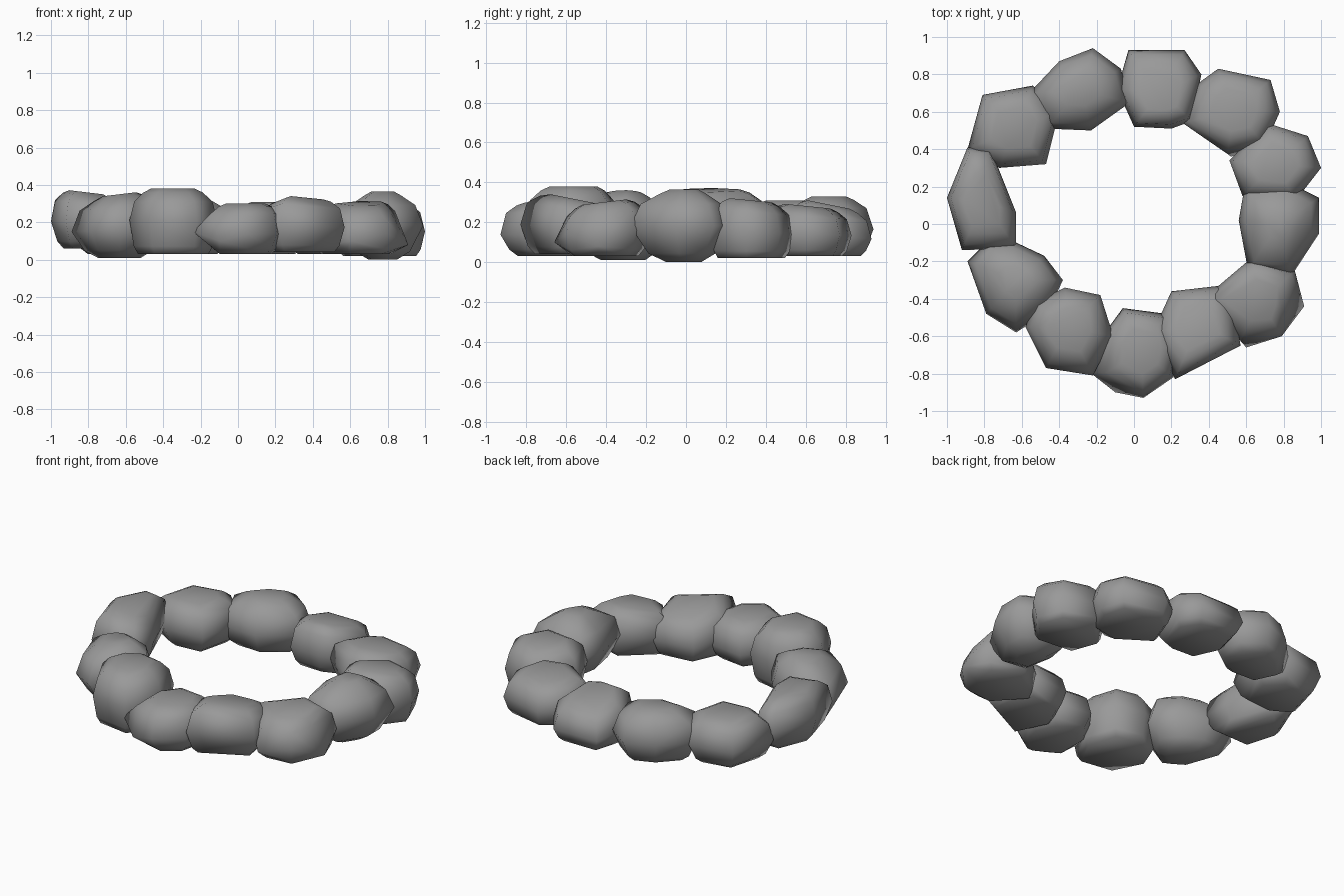
import bpy
import bmesh
from mathutils import Vector

# Remove the default cube
default_cube = bpy.data.objects.get("Cube")
if default_cube:
    bpy.data.objects.remove(default_cube, do_unlink=True)

# One plain grey stone material
GREY = (0.32, 0.32, 0.32, 1)
stone_grey = bpy.data.materials.new("stone_grey")
stone_grey.use_nodes = True
stone_grey.diffuse_color = GREY
stone_grey.node_tree.nodes["Principled BSDF"].inputs["Base Color"].default_value = GREY


def stone(name, bottom, top, *outline, waist=.45, cap=.5, base=.65, slope=(0, 0), feet=()):
    """Convex boulder: the waist outline shrinks to a sloping cap and a flat base.
    Feet are low corners that stick out beyond the body."""
    points = [Vector(p) for p in outline]
    centre = sum(points, Vector((0, 0))) / len(points)
    profile = ((0, base), (.12, (base + 1) / 2), (waist, 1),
               (.8, .7 + cap * .38), (.94, cap + .18), (1, cap))
    bm = bmesh.new()
    for fraction, scale in profile:
        for point in points:
            spot = centre.lerp(point, scale)
            lift = Vector(slope).dot(spot - centre)
            bm.verts.new((*spot, bottom + (top - bottom + lift) * fraction))
    for foot in feet:
        bm.verts.new(foot)
    hull = bmesh.ops.convex_hull(bm, input=bm.verts)
    loose = [v for v in hull["geom_interior"] if isinstance(v, bmesh.types.BMVert)]
    bmesh.ops.delete(bm, geom=loose, context="VERTS")
    bmesh.ops.dissolve_limit(bm, angle_limit=0.02, verts=bm.verts, edges=bm.edges)
    bmesh.ops.recalc_face_normals(bm, faces=bm.faces)
    for face in bm.faces:
        face.smooth = True
    mesh = bpy.data.meshes.new(name)
    bm.to_mesh(mesh)
    bm.free()
    mesh.materials.append(stone_grey)
    obj = bpy.data.objects.new(name, mesh)
    bpy.context.collection.objects.link(obj)
    return obj


# Back of the ring
stone("back_stone", .03, .29, (-.03, .93), (.27, .93), (.36, .8),
      (.31, .55), (.2, .51), (0, .52), (-.09, .72),
      waist=.4, base=.75, slope=(0, -.2))
stone("back_right_stone", .03, .33, (-.22, .94), (-.07, .83), (-.02, .65),
      (-.23, .5), (-.47, .51), (-.56, .7), (-.4, .87), cap=.38)
stone("back_left_stone", .03, .28, (.45, .83), (.73, .77), (.78, .6),
      (.7, .42), (.5, .38), (.26, .54), (.34, .75),
      base=.78, slope=(0, -.1), feet=[(.52, .36, .08)])

# Left side of the ring
stone("left_rear_stone", .02, .31, (.71, .54), (.93, .47), (1, .3),
      (.86, .12), (.58, .15), (.51, .34), base=.8, slope=(0, -.1))
stone("left_stone", 0, .365, (.83, .22), (.99, .14), (.99, -.05),
      (.84, -.28), (.61, -.25), (.56, .02), (.59, .19),
      waist=.5, cap=.28, base=.35)
stone("left_front_stone", .03, .3, (.63, -.18), (.86, -.25), (.84, -.45),
      (.79, -.6), (.57, -.62), (.37, -.4), base=.75, slope=(0, .12),
      feet=[(.91, -.44, .08), (.6, -.66, .1)])

# Front of the ring
stone("front_left_stone", .04, .31, (.2, -.36), (.46, -.33), (.53, -.42),
      (.57, -.65), (.22, -.83), (.1, -.58), base=.75, slope=(0, -.2))
stone("front_stone", .03, .3, (-.06, -.45), (.17, -.48), (.25, -.65),
      (.21, -.82), (.05, -.93), (-.17, -.81), (-.17, -.6),
      waist=.4, feet=[(-.1, -.9, .1), (-.24, -.79, .15)])
stone("front_right_stone", .03, .38, (-.37, -.34), (-.18, -.38), (-.11, -.6),
      (-.22, -.81), (-.47, -.77), (-.58, -.55), (-.53, -.42),
      waist=.52, base=.8)

# Right side of the ring
stone("right_front_stone", .01, .35, (-.65, -.09), (-.48, -.17), (-.38, -.3),
      (-.46, -.47), (-.63, -.58), (-.79, -.48), (-.89, -.2), (-.79, -.1),
      cap=.35, base=.45, slope=(.12, 0))
stone("right_stone", .06, .36, (-.89, .41), (-.77, .41), (-.63, .06),
      (-.63, -.13), (-.92, -.14), (-1, .14), slope=(-.12, 0))
stone("right_rear_stone", .03, .31, (-.81, .69), (-.54, .74), (-.4, .6),
      (-.47, .32), (-.72, .3), (-.89, .4))
